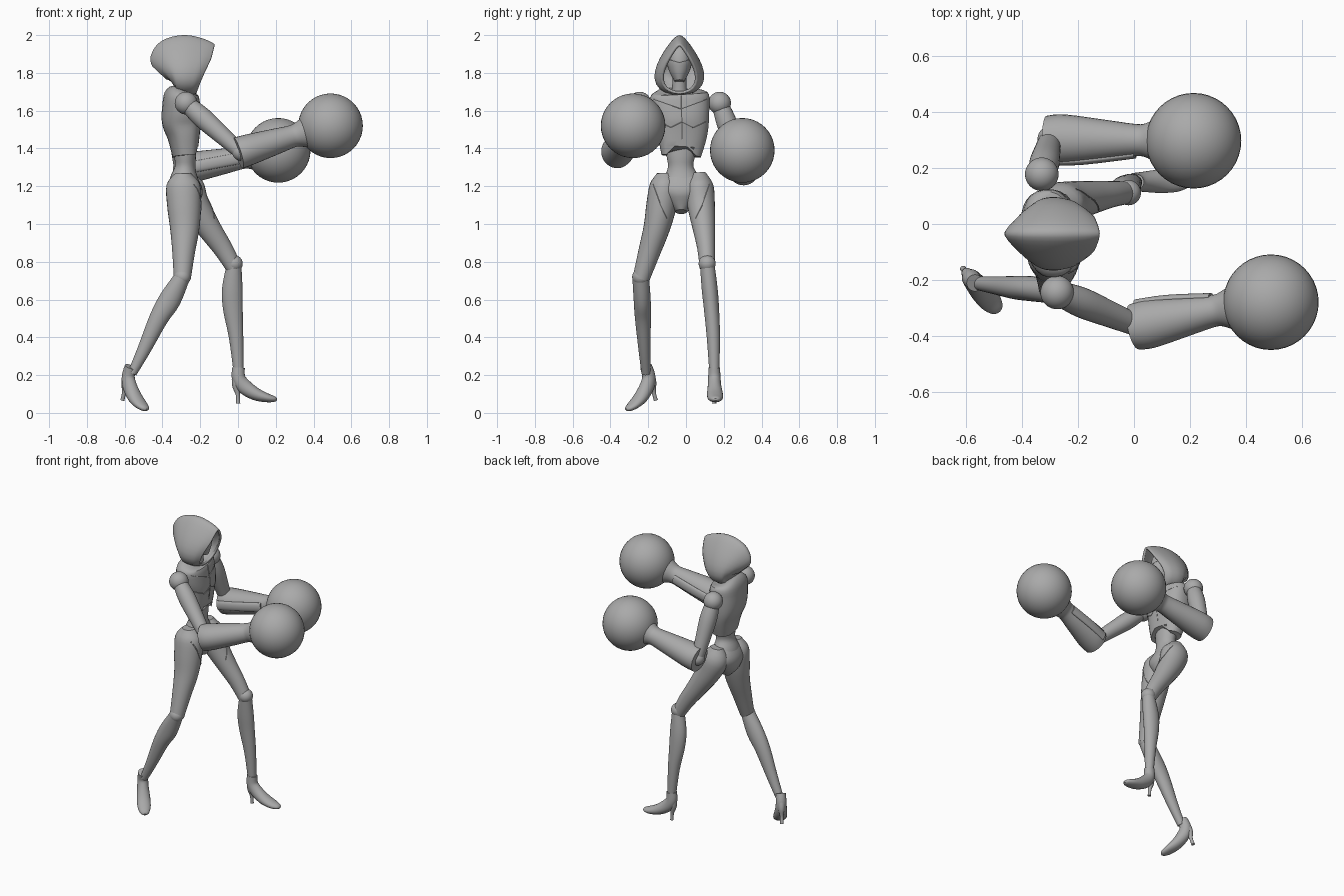
import bpy, bmesh, math
from mathutils import Vector, Matrix
from mathutils.bvhtree import BVHTree

if "Cube" in bpy.data.objects:
    bpy.data.objects.remove(bpy.data.objects["Cube"], do_unlink=True)

grey = bpy.data.materials.new("plain grey")
grey.use_nodes = True
grey.diffuse_color = (0.4, 0.4, 0.4, 1)
grey.node_tree.nodes["Principled BSDF"].inputs["Base Color"].default_value = (0.4, 0.4, 0.4, 1)

X, Y, Z = Vector((1, 0, 0)), Vector((0, 1, 0)), Vector((0, 0, 1))
parts = []


def finish(name, bm):
    bmesh.ops.recalc_face_normals(bm, faces=bm.faces)
    mesh = bpy.data.meshes.new(name)
    bm.to_mesh(mesh)
    bm.free()
    obj = bpy.data.objects.new(name, mesh)
    bpy.context.collection.objects.link(obj)
    mesh.materials.append(grey)
    parts.append(obj)
    return obj


def ball(name, centre, radius):
    bm = bmesh.new()
    bmesh.ops.create_uvsphere(bm, u_segments=40, v_segments=20, radius=radius)
    bmesh.ops.translate(bm, verts=bm.verts, vec=centre)
    return finish(name, bm)


def smooth_rows(sections, steps):
    """Pass a smooth curve through sections of (x, y, z, radius a, radius b)."""
    p = [Vector(s) for s in sections]
    p = [p[0]] + p + [p[-1]]
    rows = []
    for a, b, c, d in zip(p, p[1:], p[2:], p[3:]):
        for k in range(steps):
            t = k / steps
            rows.append((b * 2 + (c - a) * t + (a * 2 - b * 5 + c * 4 - d) * t ** 2
                         + (b * 3 - a - c * 3 + d) * t ** 3) * 0.5)
    return rows + [p[-1]]


def loft(name, sections, ref, caps=(True, True), sides=28, steps=4, shape=None):
    """Skin elliptical rings along a path; radius a lies along ref."""
    rows = smooth_rows(sections, steps)
    centres = [Vector(r[:3]) for r in rows]
    bm = bmesh.new()
    rings = []
    for i, row in enumerate(rows):
        t = (centres[min(i + 1, len(rows) - 1)] - centres[max(i - 1, 0)]).normalized()
        u = (ref - t * ref.dot(t)).normalized()
        v = t.cross(u)
        ring = []
        for k in range(sides):
            c, s = math.cos(math.tau * k / sides), math.sin(math.tau * k / sides)
            if shape:
                c, s = shape(c, s)
            ring.append(bm.verts.new(centres[i] + u * (c * row[3]) + v * (s * row[4])))
        rings.append(ring)
    for lo, hi in zip(rings, rings[1:]):
        for k in range(sides):
            n = (k + 1) % sides
            bm.faces.new((lo[k], lo[n], hi[n], hi[k]))
    for ring, cap in ((rings[0], caps[0]), (rings[-1], caps[1])):
        if cap:
            bm.faces.new(ring)
    return finish(name, bm)


def seam(name, obj, points):
    """Lay a fine ridge of (y, z) points on the chest-facing side of a part."""
    mesh = obj.data
    tree = BVHTree.FromPolygons([v.co for v in mesh.vertices],
                                [tuple(p.vertices) for p in mesh.polygons])
    path = []
    for (ya, za), (yb, zb) in zip(points, points[1:]):
        for k in range(6):
            t = k / 5
            hit = tree.ray_cast(Vector((1, ya + (yb - ya) * t, za + (zb - za) * t)), -X)[0]
            if hit and (not path or (hit - Vector(path[-1][:3])).length > 0.003):
                path.append((*hit, 0.003, 0.003))
    if len(path) > 1:
        loft(name, path, X, sides=6, steps=1)


# Hood: open at the brim, pear shaped, with a sloping front edge
hood = loft("hood", [(-0.155, -0.035, 1.82, 0.135, 0.085), (-0.20, -0.035, 1.83, 0.15, 0.108),
                     (-0.28, -0.035, 1.84, 0.16, 0.12), (-0.35, -0.035, 1.838, 0.147, 0.11),
                     (-0.395, -0.035, 1.82, 0.11, 0.08), (-0.417, -0.035, 1.80, 0.05, 0.035)],
            Z, caps=(False, True), shape=lambda c, s: (c, s * (1 - 0.5 * c)))
for v in hood.data.vertices:
    if v.co.x > -0.28:
        v.co.x -= max(0, 1.87 - v.co.z) * 0.25 * (v.co.x + 0.28) / 0.125
shell = hood.modifiers.new("shell", "SOLIDIFY")
shell.thickness = 0.014
shell.offset = -1

# Face and neck
face = loft("face", [(-0.27, -0.035, 1.95, 0.03, 0.03), (-0.265, -0.035, 1.91, 0.07, 0.058),
                     (-0.26, -0.035, 1.85, 0.08, 0.065), (-0.25, -0.035, 1.80, 0.065, 0.05),
                     (-0.24, -0.035, 1.755, 0.04, 0.025)], X)
seam("brow_seam", face, [(-0.09, 1.87), (-0.035, 1.855), (0.02, 1.87)])
loft("neck", [(-0.29, -0.035, 1.64, 0.055, 0.06), (-0.285, -0.035, 1.70, 0.04, 0.04),
              (-0.275, -0.035, 1.82, 0.037, 0.037)], X)

# Torso, turned slightly
turn = Vector((1, 0.13, 0))
chest = loft("ribcage", [(-0.295, -0.035, 1.71, 0.05, 0.07), (-0.30, -0.035, 1.69, 0.085, 0.15),
                         (-0.30, -0.03, 1.62, 0.098, 0.155), (-0.298, -0.02, 1.54, 0.102, 0.142),
                         (-0.288, -0.02, 1.46, 0.082, 0.13), (-0.28, -0.025, 1.36, 0.064, 0.105)],
             turn, shape=lambda c, s: (math.copysign(abs(c) ** 0.8, c),
                                       math.copysign(abs(s) ** 0.8, s)))
for v in chest.data.vertices:
    if v.co.z < 1.4 and v.co.x > -0.28:
        v.co.z += 0.08 * max(0, 1 - abs(v.co.y + 0.025) / 0.08)
seam("sternum_seam", chest, [(-0.025, 1.68), (-0.02, 1.45)])
for side in (-1, 1):
    label = "left" if side > 0 else "right"
    seam(label + "_collar_seam", chest, [(-0.025, 1.61), (-0.03 + 0.14 * side, 1.66)])
    seam(label + "_bust_seam", chest, [(-0.02, 1.54), (-0.02 + 0.06 * side, 1.51),
                                       (-0.02 + 0.125 * side, 1.54)])
loft("waist", [(-0.285, -0.025, 1.46, 0.06, 0.09), (-0.28, -0.028, 1.36, 0.057, 0.075),
               (-0.28, -0.028, 1.30, 0.055, 0.068), (-0.285, -0.025, 1.24, 0.075, 0.10),
               (-0.285, -0.025, 1.18, 0.09, 0.13)], X)
loft("pelvis", [(-0.285, -0.025, 1.25, 0.07, 0.10), (-0.285, -0.025, 1.19, 0.095, 0.14),
                (-0.28, -0.025, 1.13, 0.09, 0.10), (-0.265, -0.025, 1.065, 0.05, 0.03)], X)

# Legs: the right one trails, the left one steps forward
legs = {
    "right": ([(-0.29, -0.115, 1.27, 0.04, 0.04), (-0.29, -0.115, 1.21, 0.088, 0.075),
               (-0.285, -0.13, 1.10, 0.09, 0.08), (-0.282, -0.155, 0.98, 0.078, 0.07),
               (-0.288, -0.195, 0.85, 0.06, 0.058), (-0.295, -0.238, 0.71, 0.045, 0.045)],
              [(-0.295, -0.24, 0.72, 0.042, 0.044), (-0.36, -0.232, 0.60, 0.058, 0.045),
               (-0.42, -0.228, 0.50, 0.05, 0.042), (-0.495, -0.22, 0.34, 0.036, 0.032),
               (-0.56, -0.212, 0.21, 0.024, 0.024)]),
    "left": ([(-0.28, 0.065, 1.27, 0.04, 0.04), (-0.27, 0.07, 1.20, 0.088, 0.075),
              (-0.23, 0.08, 1.10, 0.08, 0.073), (-0.155, 0.095, 0.98, 0.064, 0.06),
              (-0.08, 0.107, 0.87, 0.052, 0.047), (-0.022, 0.112, 0.77, 0.042, 0.04)],
             [(-0.02, 0.112, 0.79, 0.038, 0.038), (-0.03, 0.125, 0.66, 0.054, 0.042),
              (-0.027, 0.135, 0.55, 0.052, 0.04), (-0.01, 0.145, 0.40, 0.038, 0.035),
              (0.003, 0.15, 0.21, 0.026, 0.026)]),
}
for label, (thigh, calf) in legs.items():
    upper = loft(label + "_thigh", thigh, X)
    loft(label + "_calf", calf, X)
    ball(label + "_knee", calf[0][:3], 0.045)
    side = 1 if label == "left" else -1
    seam(label + "_hip_seam", upper, [(-0.025 + 0.15 * side, 1.21), (-0.025 + 0.11 * side, 1.10),
                                      (-0.025 + 0.075 * side, 1.03)])


# High-heeled shoes, modelled around the ankle with the toe along +x
def shoe(label, ankle, yaw, pitch):
    pose = (Matrix.Translation(ankle) @ Matrix.Rotation(math.radians(yaw), 4, "Z")
            @ Matrix.Rotation(math.radians(pitch), 4, "Y"))
    upper = loft(label + "_shoe", [(0.0, 0, 0.005, 0.033, 0.03), (0.0, 0, -0.05, 0.036, 0.033),
                                   (0.03, 0, -0.095, 0.04, 0.036), (0.09, 0, -0.135, 0.034, 0.042),
                                   (0.15, 0, -0.155, 0.024, 0.04), (0.19, 0, -0.162, 0.015, 0.026),
                                   (0.203, 0, -0.164, 0.006, 0.01)], X + Z)
    heel = loft(label + "_heel", [(-0.01, 0, -0.04, 0.026, 0.026), (-0.012, 0, -0.09, 0.022, 0.02),
                                  (-0.004, 0, -0.14, 0.011, 0.011),
                                  (-0.002, 0, -0.185, 0.011, 0.011)], X, sides=16)
    for obj in (upper, heel):
        obj.data.transform(pose)


shoe("left", (0.003, 0.15, 0.235), 2, 0)
shoe("right", (-0.57, -0.21, 0.24), -50, 20)


# Arms: shoulder ball, upper arm, flared gauntlet and round glove
def arm(label, shoulder, elbow, wrist, glove, inward):
    s, e, w, g = map(Vector, (shoulder, elbow, wrist, glove))
    ball(label + "_shoulder", s, 0.06)
    ref = Y if abs((e - s).normalized().y) < 0.6 else X
    loft(label + "_upper_arm", [(*s.lerp(e, t), a, a) for t, a in
                                ((0.05, 0.045), (0.3, 0.054), (0.65, 0.047), (1, 0.038))], ref)
    ball(label + "_elbow", e, 0.045)
    butt = e + (e - w).normalized() * 0.015
    plates = [(0, 0.082, 0.084), (0.2, 0.088, 0.082), (0.7, 0.068, 0.068), (0.95, 0.058, 0.06)]
    loft(label + "_gauntlet", [(*butt.lerp(w, t), a, b) for t, a, b in plates]
         + [(*w.lerp(g, 0.1), 0.06, 0.062), (*w.lerp(g, 0.35), 0.082, 0.082),
            (*w.lerp(g, 0.6), 0.085, 0.085)], Y)
    edge = Vector((0, inward, 0))
    loft(label + "_gauntlet_strip", [(*(butt.lerp(w, t) + edge * r), 0.014, 0.03)
                                     for t, r in ((0.02, 0.083), (0.4, 0.077), (0.95, 0.052))], Y)
    ball(label + "_glove", g, 0.171)


arm("right", (-0.275, -0.245, 1.64), (0.015, -0.365, 1.38), (0.29, -0.31, 1.465),
    (0.49, -0.28, 1.52), 1)
arm("left", (-0.33, 0.178, 1.64), (-0.30, 0.305, 1.29), (0.02, 0.30, 1.35),
    (0.213, 0.298, 1.39), -1)

# Smooth shading with crisp edges
bpy.ops.object.select_all(action="DESELECT")
for obj in parts:
    obj.select_set(True)
bpy.context.view_layer.objects.active = parts[0]
bpy.ops.object.shade_smooth_by_angle(angle=math.radians(40))
